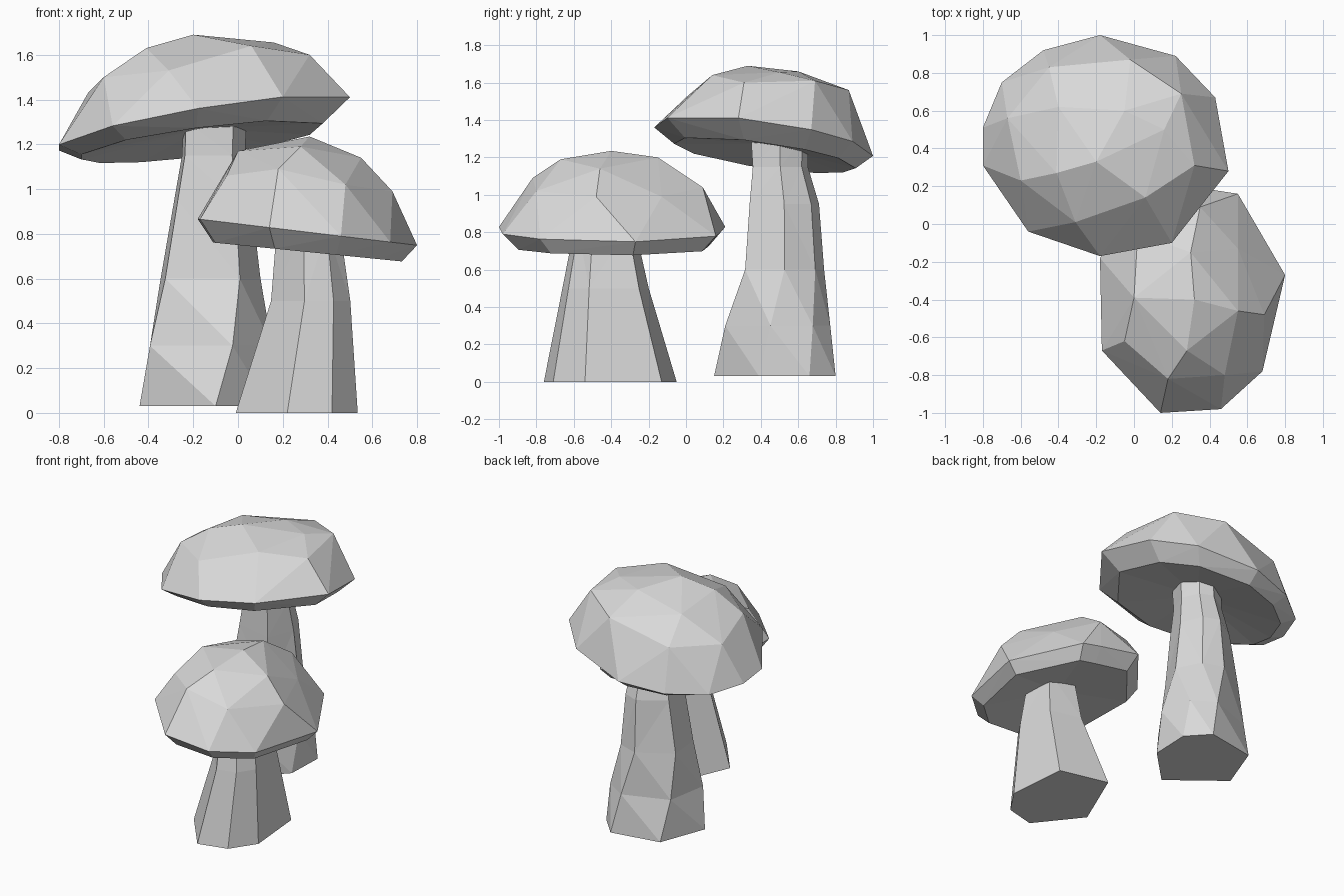
import bpy
import bmesh
from math import radians
from mathutils import Matrix, Vector

default_cube = bpy.data.objects.get("Cube")
if default_cube:
    bpy.data.objects.remove(default_cube, do_unlink=True)

stone = bpy.data.materials.new("pale_grey")
stone.use_nodes = True
grey = (0.7, 0.7, 0.7, 1)
stone.diffuse_color = grey
stone.node_tree.nodes["Principled BSDF"].inputs["Base Color"].default_value = grey


def finish(bm, name):
    """Turn a bmesh into a flat-shaded object with the shared material."""
    bmesh.ops.recalc_face_normals(bm, faces=bm.faces[:])
    mesh = bpy.data.meshes.new(name)
    bm.to_mesh(mesh)
    bm.free()
    mesh.materials.append(stone)
    obj = bpy.data.objects.new(name, mesh)
    bpy.context.collection.objects.link(obj)
    return obj


def on_plane(plane, x, y):
    """Point above (x, y) on a plane given as height, x slope and y slope."""
    height, slope_x, slope_y = plane
    return Vector((x, y, height + slope_x * x + slope_y * y))


def make_cap(name, rim, rim_plane, crown, lip_plane, lip_scale, hollow):
    """Faceted dome over a tilted rim, with a smaller lip and a hollow underside."""
    centre_x = sum(p[0] for p in rim) / len(rim)
    centre_y = sum(p[1] for p in rim) / len(rim)
    bm = bmesh.new()
    for x, y in rim:
        bm.verts.new(on_plane(rim_plane, x, y))
    for point in crown:
        bm.verts.new(point)
    lip = set()
    for x, y in rim:
        lip.add(bm.verts.new(on_plane(lip_plane,
                                      centre_x + (x - centre_x) * lip_scale,
                                      centre_y + (y - centre_y) * lip_scale)))
    bmesh.ops.convex_hull(bm, input=bm.verts[:])

    # Underside: merge into one face, then raise its middle
    underside = [f for f in bm.faces if all(v in lip for v in f.verts)]
    if len(underside) > 1:
        underside = bmesh.ops.dissolve_faces(bm, faces=underside)["region"]
    for vert in bmesh.ops.poke(bm, faces=underside)["verts"]:
        vert.co.z += hollow
    loose = [v for v in bm.verts if not v.link_faces]
    bmesh.ops.delete(bm, geom=loose, context="VERTS")
    return finish(bm, name)


def make_stem(name, base, base_centre, rings):
    """Loft the base outline; rings are (z, x, y, scale x, scale y, twist)."""
    bm = bmesh.new()
    loops = []
    for z, cx, cy, sx, sy, twist in rings:
        turn = Matrix.Rotation(radians(twist), 2)
        loop = []
        for point in base:
            offset = turn @ (Vector(point) - Vector(base_centre))
            loop.append(bm.verts.new((cx + offset.x * sx, cy + offset.y * sy, z)))
        loops.append(loop)
    count = len(base)
    for low, high in zip(loops, loops[1:]):
        for i in range(count):
            j = (i + 1) % count
            bm.faces.new((low[i], low[j], high[j], high[i]))
    bm.faces.new(loops[0][::-1])
    bm.faces.new(loops[-1])
    bmesh.ops.triangulate(bm, faces=[f for f in bm.faces if len(f.verts) == 4])
    return finish(bm, name)


# Tall mushroom cap
make_cap(
    "tall_cap",
    rim=[(-.18, 1), (.22, .89), (.43, .67), (.5, .28), (.2, -.1), (-.18, -.17),
         (-.56, -.04), (-.8, .31), (-.8, .51), (-.7, .75), (-.48, .92)],
    rim_plane=(1.367, .16, -.13),
    crown=[(.32, .31, 1.6), (.25, .69, 1.61), (-.02, .87, 1.56), (-.45, .83, 1.45),
           (-.67, .56, 1.43), (-.6, .23, 1.5), (-.31, .01, 1.53), (.06, .14, 1.64),
           (-.2, .33, 1.69), (.16, .5, 1.655), (-.05, .6, 1.66), (-.41, .27, 1.63),
           (-.4, .62, 1.59)],
    lip_plane=(1.288, .125, -.135), lip_scale=.83, hollow=.06)

# Tall mushroom stem
make_stem(
    "tall_stem",
    base=[(-.44, .42), (-.1, .15), (.14, .39), (.15, .66), (.02, .8), (-.32, .74)],
    base_centre=(-.145, .475),
    rings=[(.03, -.145, .475, 1, 1, 0), (.3, -.13, .472, .95, .85, 12),
           (.6, -.132, .498, .79, .66, 25), (.95, -.12, .5, .61, .58, 25),
           (1.15, -.115, .484, .5, .46, 25), (1.3, -.11, .48, .5, .48, 25)])

# Short mushroom cap
make_cap(
    "short_cap",
    rim=[(.14, -1), (.46, -.98), (.68, -.78), (.8, -.27), (.55, .16), (.42, .18),
         (.14, .21), (-.18, -.18), (-.17, -.67)],
    rim_plane=(.845, -.12, 0),
    crown=[(.18, -.82, 1.09), (-.05, -.62, 1.06), (.48, -.8, 1.02), (.69, -.48, .99),
           (.55, -.13, .99), (.35, .09, 1.04), (.02, -.05, 1.09), (0, -.39, 1.17),
           (.28, -.67, 1.19), (.55, -.46, 1.14), (.32, -.4, 1.235), (.3, -.15, 1.2)],
    lip_plane=(.75, -.1, 0), lip_scale=.86, hollow=.05)

# Short mushroom stem
make_stem(
    "short_stem",
    base=[(-.01, -.47), (.22, -.76), (.42, -.71), (.535, -.54), (.5, -.13), (.17, -.05)],
    base_centre=(.263, -.405),
    rings=[(0, .263, -.405, 1, 1, 0), (.5, .325, -.43, .65, .65, 0),
           (.82, .315, -.435, .52, .46, 0)])
